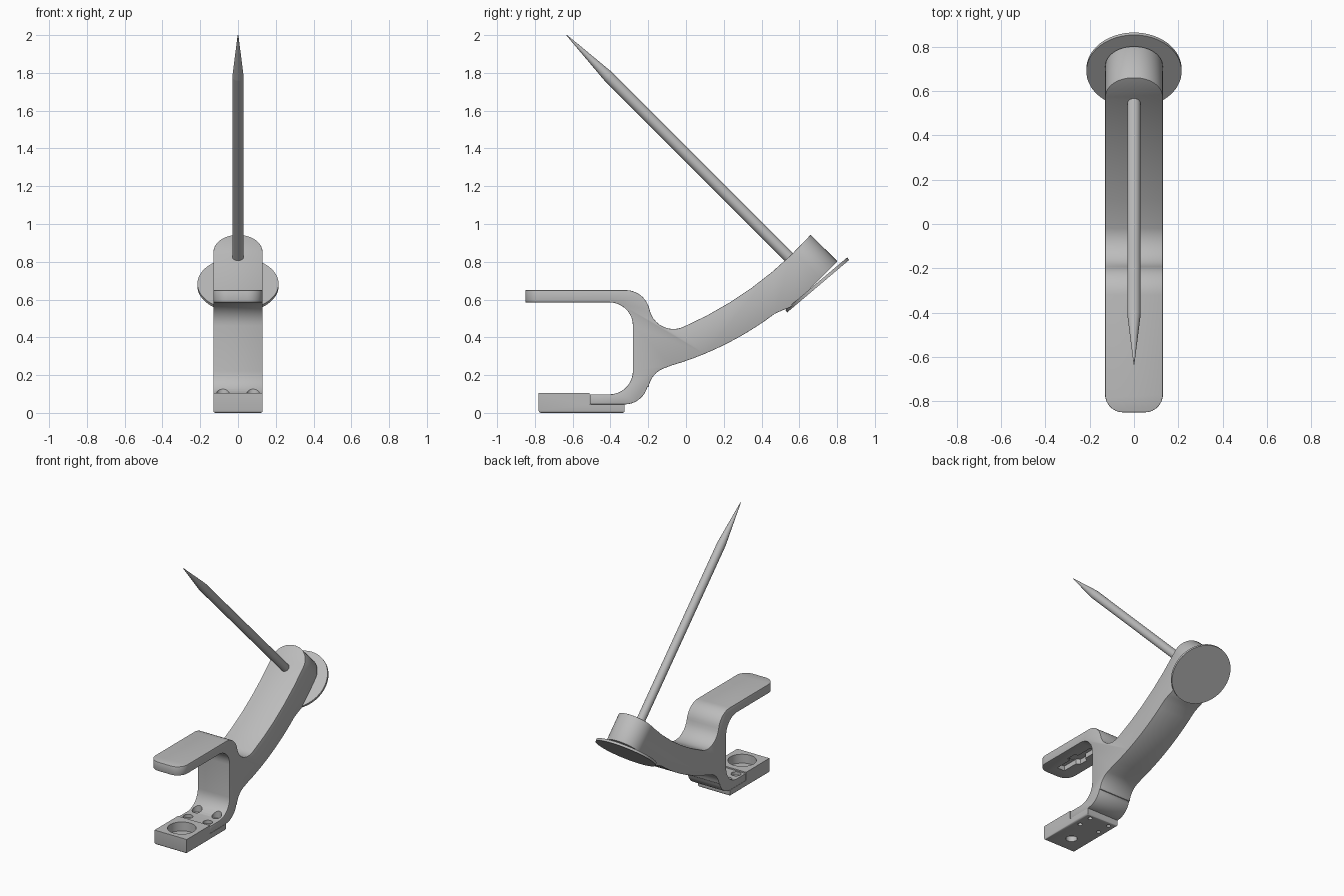
import bpy, bmesh, math
from mathutils import Vector, Matrix

if "Cube" in bpy.data.objects:
    bpy.data.objects.remove(bpy.data.objects["Cube"])

HALF = 0.13  # half width of the bracket
grey = bpy.data.materials.new("plain_grey")
grey.use_nodes = True
grey.diffuse_color = (0.5, 0.5, 0.5, 1)
grey.node_tree.nodes["Principled BSDF"].inputs["Base Color"].default_value = (0.5, 0.5, 0.5, 1)


def make(name, bm):
    bmesh.ops.recalc_face_normals(bm, faces=bm.faces)
    mesh = bpy.data.meshes.new(name)
    bm.to_mesh(mesh)
    bm.free()
    mesh.materials.append(grey)
    ob = bpy.data.objects.new(name, mesh)
    bpy.context.collection.objects.link(ob)
    return ob


def activate(ob):
    bpy.ops.object.select_all(action='DESELECT')
    ob.select_set(True)
    bpy.context.view_layer.objects.active = ob


def smooth(ob):
    activate(ob)
    bpy.ops.object.shade_smooth_by_angle(angle=math.radians(32))


def arc(cy, cz, r, a, b, n=9):
    angles = [math.radians(a + (b - a) * i / n) for i in range(n + 1)]
    return [(cy + r * math.cos(t), cz + r * math.sin(t)) for t in angles]


def bow(p, q, sag, n):
    """Shallow curve from p to q, bulging to the right of travel."""
    p, q = Vector(p), Vector(q)
    d = (q - p).normalized()
    side = Vector((d.y, -d.x))
    return [tuple(p.lerp(q, i / n) + side * sag * 4 * (i / n) * (1 - i / n)) for i in range(n + 1)]


def extrude_profile(points):
    bm = bmesh.new()
    face = bm.faces.new([bm.verts.new((-HALF, y, z)) for y, z in points])
    new = bmesh.ops.extrude_face_region(bm, geom=[face])["geom"]
    bmesh.ops.translate(bm, vec=(2 * HALF, 0, 0), verts=[g for g in new if isinstance(g, bmesh.types.BMVert)])
    bmesh.ops.recalc_face_normals(bm, faces=bm.faces)
    return bm


def bevel_where(bm, rule, size, segments):
    edges = [e for e in bm.edges if all(rule(v.co) for v in e.verts)]
    bmesh.ops.bevel(bm, geom=edges, offset=size, segments=segments, profile=0.5, affect='EDGES')


def cone(p, q, r1, r2, n=48):
    p, q = Vector(p), Vector(q)
    bm = bmesh.new()
    turn = (q - p).to_track_quat('Z', 'Y').to_matrix().to_4x4()
    bmesh.ops.create_cone(bm, cap_ends=True, segments=n, radius1=r1, radius2=r2,
                          depth=(q - p).length, matrix=Matrix.Translation((p + q) / 2) @ turn)
    return bm


def cut(ob, bm):
    cutter = make("cutter", bm)
    cutter.hide_render = True
    activate(ob)
    mod = ob.modifiers.new("cut", 'BOOLEAN')
    mod.operation, mod.solver, mod.object = 'DIFFERENCE', 'EXACT', cutter
    bpy.ops.object.modifier_apply(modifier=mod.name)
    bpy.data.objects.remove(cutter)


# Bracket: clamp jaws flowing into the swept arm and its head
profile = [(-0.85, 0.65)]
profile += arc(-0.32, 0.52, 0.13, 90, 12)
profile += arc(-0.066, 0.574, 0.13, 192, 291)[1:]
profile += bow((-0.019, 0.453), (0.66, 0.943), 0.045, 6)[1:]
profile += [(0.802, 0.802), (0.58, 0.58), (0.55, 0.558), (0.51, 0.543)]
profile += bow((0.47, 0.525), (-0.08, 0.25), -0.028, 10)
profile += arc(-0.07, 0.115, 0.13, 105, 170)
profile += arc(-0.325, 0.17, 0.125, -15, -90)
profile += [(-0.508, 0.045), (-0.508, 0.098)]
profile += arc(-0.405, 0.222, 0.124, -90, 0)
profile += arc(-0.405, 0.461, 0.124, 0, 90)
profile += [(-0.85, 0.585)]
bm = extrude_profile(profile)
# round the head and the upper jaw tip in plan
for side in (-1, 1):
    bevel_where(bm, lambda c: c.x * side > 0.129 and c.y + c.z > 1.59, 0.125, 12)
    bevel_where(bm, lambda c: c.x * side > 0.129 and c.y < -0.84, 0.08, 8)
bracket = make("bracket", bm)
activate(bracket)
rim = bracket.modifiers.new("rim", 'BEVEL')
rim.width, rim.segments, rim.limit_method, rim.angle_limit = 0.01, 2, 'ANGLE', math.radians(50)
bpy.ops.object.modifier_apply(modifier=rim.name)

# Lower clamp block with a stepped tongue
bm = extrude_profile([(-0.78, 0), (-0.325, 0), (-0.325, 0.045), (-0.51, 0.045), (-0.51, 0.105), (-0.78, 0.105)])
bevel_where(bm, lambda c: c.z < 0.001, 0.012, 3)
block = make("clamp_block", bm)
cut(block, cone((0, -0.65, 0.04), (0, -0.65, 0.2), 0.095, 0.095))
cut(block, cone((0, -0.65, -0.1), (0, -0.65, 0.1), 0.038, 0.038))

# Screw holes through tongue and lower jaw
for x in (-0.08, 0.08):
    for y in (-0.465, -0.36):
        cut(bracket, cone((x, y, 0.075), (x, y, 0.25), 0.033, 0.033, 24))
        for part in (bracket, block):
            cut(part, cone((x, y, -0.1), (x, y, 0.2), 0.015, 0.015, 16))

# Recess under the upper jaw: narrow slot with a wider middle
bm = bmesh.new()
bmesh.ops.create_cube(bm, size=1, matrix=Matrix.Translation((0, -0.59, 0.585)) @ Matrix.Diagonal((0.06, 0.34, 0.07, 1)))
cut(bracket, bm)
cut(bracket, cone((0, -0.59, 0.5), (0, -0.59, 0.622), 0.065, 0.065, 6))
smooth(bracket)
smooth(block)

# Spike: shaft and pointed tip along the head axis
shaft = make("spike_shaft", cone((0, 0.62, 0.75), (0, -0.41, 1.78), 0.03, 0.03, 24))
tip = make("spike_tip", cone((0, -0.41, 1.78), (0, -0.632, 2.0), 0.03, 0.002, 24))
# Round pad behind the head
pad = make("round_pad", cone((0, 0.689, 0.684), (0, 0.7, 0.671), 0.215, 0.215, 64))
for part in (shaft, tip, pad):
    smooth(part)
